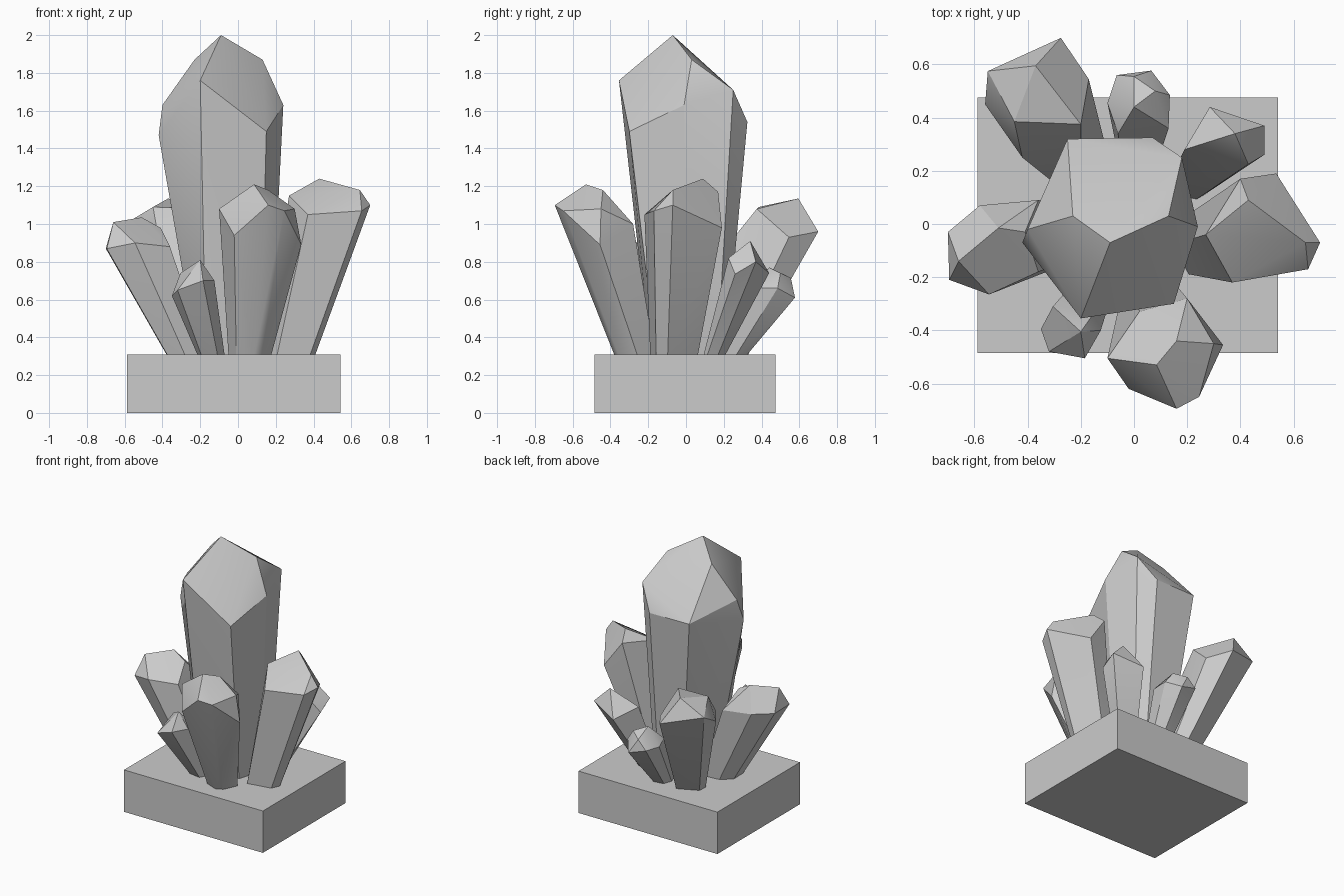
import bpy, bmesh, math

# rectangular plinth
bpy.ops.mesh.primitive_cube_add(size=1, location=(-0.023, -0.005, 0.154))
base = bpy.context.object
base.name = "base"
base.scale = (1.13, 0.96, 0.308)
bpy.ops.object.transform_apply(location=True)


def crystal(name, foot, taper, head, extra=()):
    """Convex crystal: faceted head points plus its tapered footprint in the plinth."""
    cx = (min(p[0] for p in head) + max(p[0] for p in head)) / 2
    cy = (min(p[1] for p in head) + max(p[1] for p in head)) / 2
    bm = bmesh.new()
    for x, y, z in head:
        bm.verts.new((x, y, z))
        bm.verts.new((foot[0] + (x - cx) * taper, foot[1] + (y - cy) * taper, 0.28))
    for p in extra:
        bm.verts.new(p)
    res = bmesh.ops.convex_hull(bm, input=bm.verts)
    junk = {g for k in ("geom_interior", "geom_unused") for g in res[k]
            if isinstance(g, bmesh.types.BMVert)}
    bmesh.ops.delete(bm, geom=list(junk), context='VERTS')
    bmesh.ops.dissolve_limit(bm, angle_limit=math.radians(3), verts=bm.verts, edges=bm.edges)
    bmesh.ops.recalc_face_normals(bm, faces=bm.faces)
    me = bpy.data.meshes.new(name)
    bm.to_mesh(me)
    bm.free()
    ob = bpy.data.objects.new(name, me)
    bpy.context.collection.objects.link(ob)
    bpy.ops.object.select_all(action='DESELECT')
    ob.select_set(True)
    bpy.context.view_layer.objects.active = ob
    bpy.ops.object.shade_smooth_by_angle(angle=math.radians(28))


# tall central crystal
crystal("main_crystal", (-0.02, 0.01), 0.58, [
    (-0.09, -0.07, 2.0), (0.13, 0.03, 1.87), (-0.23, 0.03, 1.87),
    (-0.40, -0.02, 1.63), (-0.42, -0.07, 1.47), (-0.20, -0.355, 1.76),
    (0.15, -0.30, 1.49), (0.24, -0.01, 1.63), (0.18, 0.25, 1.71),
    (0.07, 0.325, 1.54), (-0.25, 0.32, 1.54)], [(-0.17, -0.17, 0.28)])

# medium crystals leaning outward
crystal("front_crystal", (0.06, -0.265), 0.5, [
    (0.085, -0.53, 1.21), (-0.10, -0.505, 1.08), (-0.02, -0.62, 0.94),
    (0.16, -0.695, 1.10), (0.245, -0.65, 1.07), (0.335, -0.455, 0.89),
    (0.30, -0.45, 1.08), (0.16, -0.44, 1.18), (0.2, -0.28, 1.0),
    (0.02, -0.33, 1.02)])

crystal("right_crystal", (0.27, -0.065), 0.6, [
    (0.43, 0.09, 1.24), (0.645, -0.07, 1.18), (0.70, -0.07, 1.10),
    (0.655, -0.17, 1.07), (0.37, -0.22, 1.05), (0.27, -0.04, 1.15),
    (0.535, 0.19, 0.98), (0.40, 0.17, 1.17)])

crystal("left_crystal", (-0.26, -0.05), 0.6, [
    (-0.70, -0.03, 0.87), (-0.695, -0.21, 0.87), (-0.66, -0.14, 1.01),
    (-0.51, -0.015, 1.035), (-0.41, -0.03, 0.98), (-0.545, -0.265, 0.90),
    (-0.36, -0.18, 0.88), (-0.58, 0.07, 0.87), (-0.36, 0.09, 0.85)])

crystal("back_left_crystal", (-0.19, 0.20), 0.5, [
    (-0.37, 0.595, 1.135), (-0.275, 0.70, 0.96), (-0.55, 0.575, 1.03),
    (-0.56, 0.45, 0.96), (-0.45, 0.385, 1.09), (-0.42, 0.25, 0.92),
    (-0.20, 0.375, 1.08), (-0.17, 0.545, 0.93), (-0.20, 0.27, 0.95)])

# small crystals
crystal("back_right_crystal", (0.18, 0.14), 0.5, [
    (0.38, 0.34, 0.91), (0.43, 0.225, 0.82), (0.49, 0.37, 0.80),
    (0.49, 0.26, 0.735), (0.285, 0.44, 0.74), (0.19, 0.28, 0.80)])

crystal("back_crystal", (0.01, 0.235), 0.55, [
    (0.0, 0.555, 0.715), (0.0, 0.44, 0.77), (0.08, 0.50, 0.74),
    (-0.065, 0.56, 0.65), (0.065, 0.577, 0.61), (0.135, 0.485, 0.66),
    (-0.10, 0.455, 0.65), (0.13, 0.36, 0.66), (-0.06, 0.34, 0.66)])

crystal("front_left_crystal", (-0.135, -0.22), 0.6, [
    (-0.20, -0.405, 0.81), (-0.35, -0.395, 0.62), (-0.32, -0.48, 0.65),
    (-0.185, -0.505, 0.70), (-0.125, -0.40, 0.70), (-0.305, -0.31, 0.74),
    (-0.14, -0.32, 0.70)])
